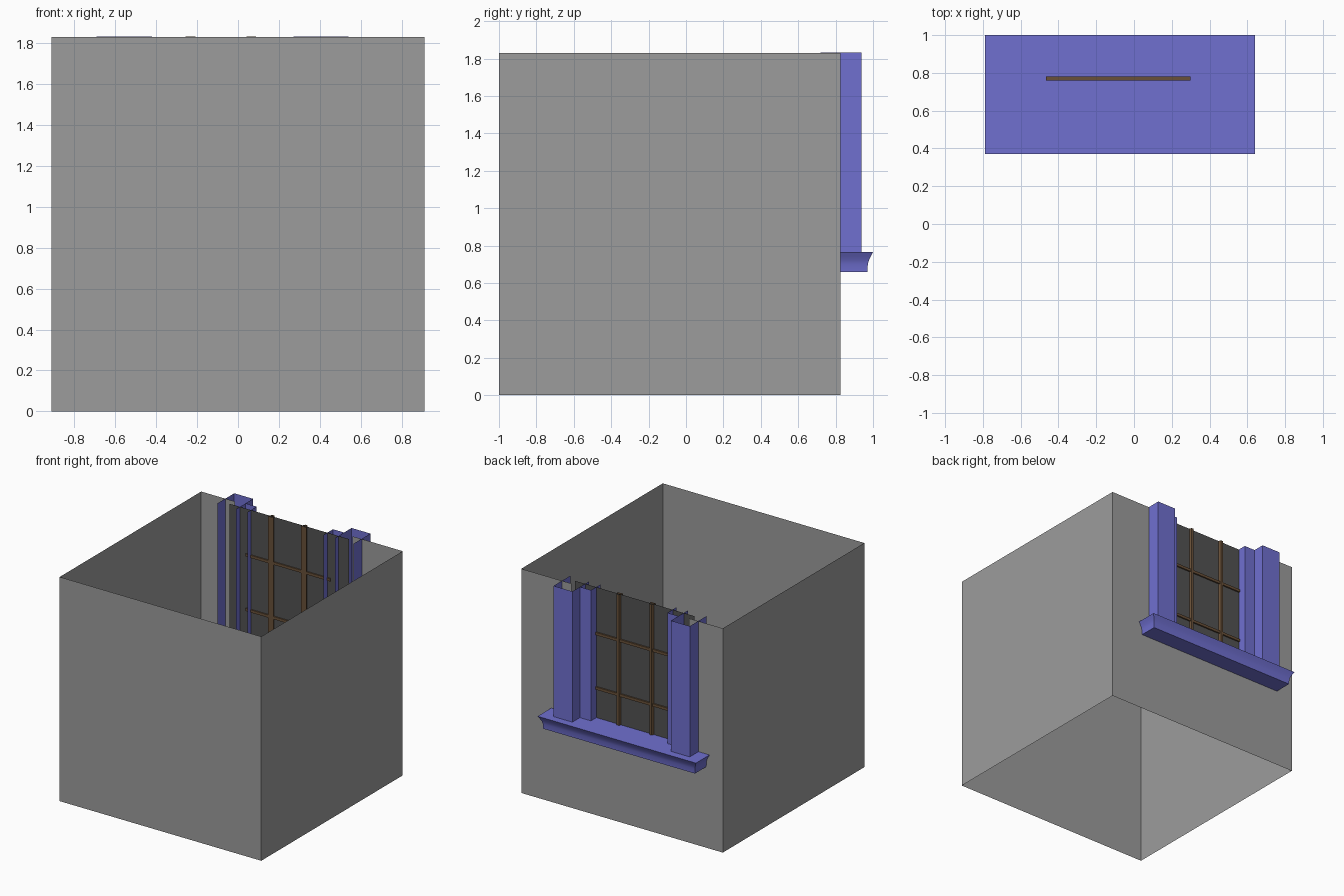
import bpy, bmesh

if "Cube" in bpy.data.objects:
    bpy.data.objects.remove(bpy.data.objects["Cube"])

CX = -0.075          # centre line of the window
TOP, SILL = 1.83, 0.765


def material(name, rgb):
    m = bpy.data.materials.new(name)
    m.diffuse_color = (*rgb, 1)
    m.use_nodes = True
    m.node_tree.nodes["Principled BSDF"].inputs["Base Color"].default_value = m.diffuse_color
    return m


GREY = material("wall grey", (0.335, 0.335, 0.335))
BLUE = material("frame blue", (0.16, 0.16, 0.63))
DARK = material("dark glass", (0.085, 0.085, 0.085))
BROWN = material("bar brown", (0.14, 0.08, 0.04))


def add(name, bm, mat):
    mesh = bpy.data.meshes.new(name)
    bm.to_mesh(mesh)
    bm.free()
    mesh.materials.append(mat)
    ob = bpy.data.objects.new(name, mesh)
    bpy.context.collection.objects.link(ob)
    return ob


def sheet(name, lines, z0, z1, mat):
    """Upright open sheets standing on plan polylines."""
    bm = bmesh.new()
    for line in lines:
        lo = [bm.verts.new((x, y, z0)) for x, y in line]
        hi = [bm.verts.new((x, y, z1)) for x, y in line]
        for i in range(len(line) - 1):
            bm.faces.new((lo[i], lo[i + 1], hi[i + 1], hi[i]))
    return add(name, bm, mat)


def box(name, x0, x1, y0, y1, z0, z1, mat):
    bm = bmesh.new()
    bmesh.ops.create_cube(bm, size=1)
    for v in bm.verts:
        v.co = ((x0 + x1) / 2 + v.co.x * (x1 - x0),
                (y0 + y1) / 2 + v.co.y * (y1 - y0),
                (z0 + z1) / 2 + v.co.z * (z1 - z0))
    return add(name, bm, mat)


# Room: thin walls, no floor or ceiling, with a window gap in the back wall
W, F, B = 0.91, -1.0, 0.825
gap = 0.53
sheet("room_walls", [[(CX - gap, B), (-W, B), (-W, F), (W, F), (W, B), (CX + gap, B)]],
      0, TOP, GREY)
sheet("wall_below_window", [[(CX + gap, B), (CX - gap, B)]], 0, 0.72, GREY)

# Stepped jambs, open at the top and mirrored about the window centre
steps = [[(0.615, 0.72), (0.615, 0.937), (0.445, 0.937), (0.445, 0.72)],
         [(0.445, 0.84), (0.345, 0.84), (0.345, 0.72)]]
for side, label in ((-1, "left"), (1, "right")):
    sheet(label + "_jamb", [[(CX + side * x, y) for x, y in s] for s in steps],
          SILL, TOP + 0.002, BLUE)

# Sill: rectangular rings stepping in to form a cove all round
bm = bmesh.new()
rings = []
for inset, z in ((0, SILL), (0.012, 0.743), (0.022, 0.722), (0.028, 0.70), (0.03, 0.66)):
    x, y0, y1 = 0.715 - inset, 0.37 + inset, 1.0 - inset
    rings.append([bm.verts.new(p) for p in ((CX - x, y0, z), (CX + x, y0, z),
                                            (CX + x, y1, z), (CX - x, y1, z))])
for a, b in zip(rings, rings[1:]):
    for i in range(4):
        j = (i + 1) % 4
        bm.faces.new((a[i], b[i], b[j], a[j]))
bm.faces.new(rings[0])
bm.faces.new(rings[-1][::-1])
sill = add("sill", bm, BLUE)
bpy.context.view_layer.objects.active = sill
sill.select_set(True)
bpy.ops.object.shade_smooth_by_angle()

# Glass pane
sheet("glass_pane", [[(CX - 0.54, 0.77), (CX + 0.54, 0.77)]], SILL, TOP, DARK)

# Upright glazing bars with a tapered, uncapped section
for i, x in enumerate((-0.232, 0.065)):
    section = [(-0.024, 0.755), (-0.01, 0.788), (0.01, 0.788), (0.024, 0.755), (-0.024, 0.755)]
    sheet(f"upright_bar_{i + 1}", [[(x + dx, y) for dx, y in section]],
          SILL, TOP + 0.002, BROWN)

# Level glazing bars
for i, z in enumerate((1.01, 1.455)):
    box(f"level_bar_{i + 1}", -0.465, 0.298, 0.76, 0.782, z - 0.011, z + 0.011, BROWN)
